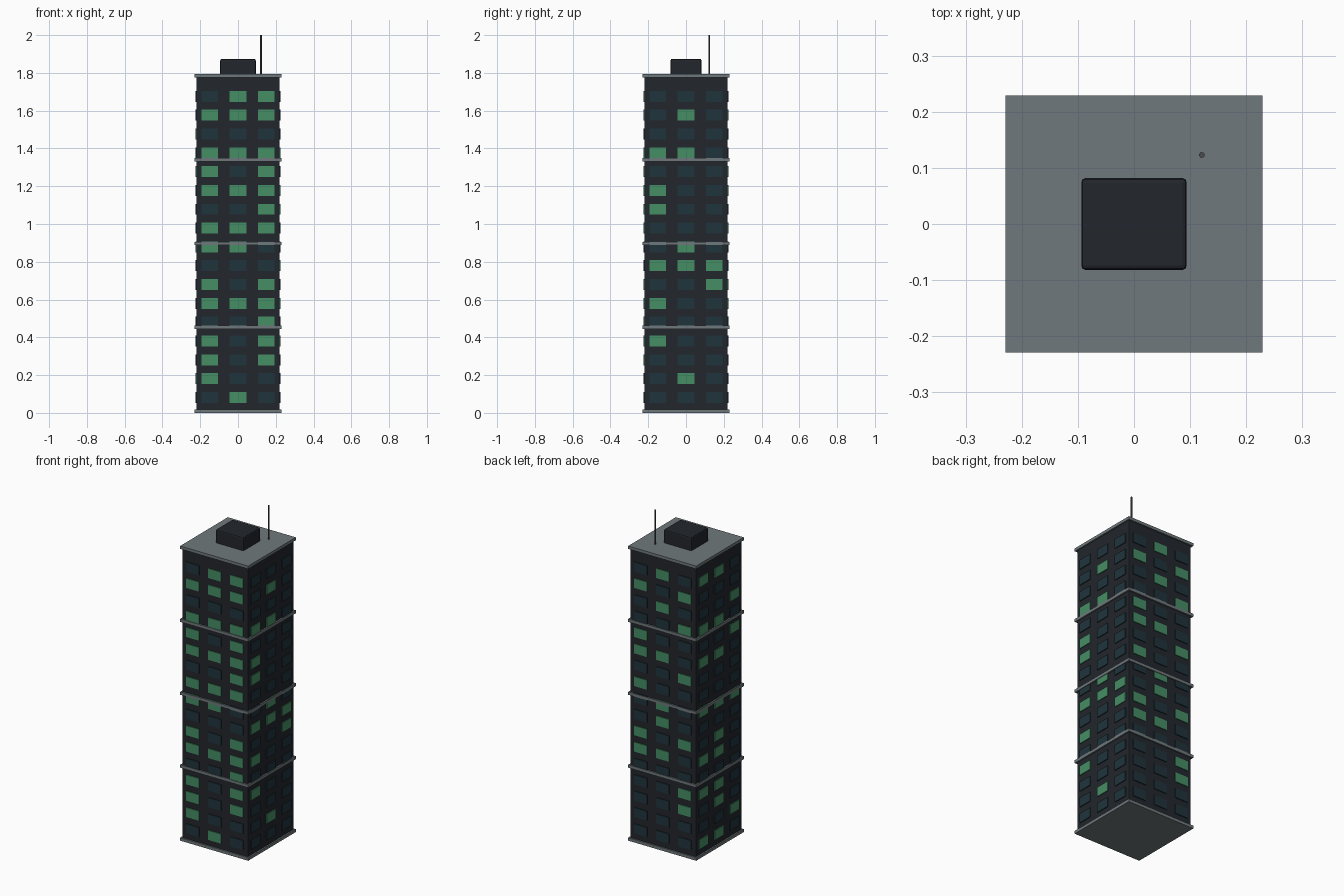
import bpy, bmesh, math
from mathutils import Matrix

if "Cube" in bpy.data.objects:
    bpy.data.objects.remove(bpy.data.objects["Cube"])


def material(name, rgb):
    m = bpy.data.materials.new(name)
    m.diffuse_color = (*rgb, 1)
    m.use_nodes = True
    m.node_tree.nodes["Principled BSDF"].inputs["Base Color"].default_value = m.diffuse_color
    return m


WALL = material("dark_wall", (0.016, 0.019, 0.025))
TRIM = material("grey_trim", (0.16, 0.19, 0.2))
LIT = material("lit_glass", (0.06, 0.27, 0.13))
DARK = material("dark_glass", (0.014, 0.034, 0.045))
METAL = material("antenna_metal", (0.07, 0.07, 0.07))


def box(name, size, z0, z1, mat, bevel=0):
    bpy.ops.mesh.primitive_cube_add(size=1, location=(0, 0, (z0 + z1) / 2))
    o = bpy.context.object
    o.name = name
    o.scale = (size[0], size[1], z1 - z0)
    bpy.ops.object.transform_apply(location=False, rotation=False, scale=True)
    o.data.materials.append(mat)
    if bevel:
        b = o.modifiers.new("bevel", 'BEVEL')
        b.width, b.segments = bevel, 2
    return o


# Main shaft, floor bands and rooftop plant room
box("tower_body", (0.441, 0.441), 0.005, 1.785, WALL, 0.005)
for i in range(5):
    z = 0.008 + i * 0.4438
    name = ("base_slab", "band_low", "band_mid", "band_high", "roof_slab")[i]
    box(name, (0.458, 0.458), z - 0.008, z + 0.01, TRIM)
box("roof_plant_room", (0.188, 0.164), 1.785, 1.874, WALL, 0.008)

# Antenna
bpy.ops.mesh.primitive_cylinder_add(vertices=10, radius=0.005, depth=0.215,
                                    location=(0.121, 0.123, 1.8925))
antenna = bpy.context.object
antenna.name = "antenna"
antenna.data.materials.append(METAL)
bpy.ops.object.shade_smooth_by_angle()

# Lit windows per side, bottom floor to top, left to right from outside
SIDES = {
    "front": "010 100 101 101 001 111 101 000 110 111 001 111 101 111 000 111 011",
    "right": "000 010 000 100 000 100 001 111 010 000 100 100 000 110 000 010 000",
    "back": "000 000 001 001 000 110 101 010 010 100 001 110 100 001 010 101 010",
    "left": "110 001 010 110 000 110 010 000 111 000 000 110 001 110 001 000 110",
}


def windows(side, angle, pattern):
    bm = bmesh.new()
    turn = Matrix.Rotation(angle, 4, 'Z')
    for row, lights in enumerate(pattern.split()):
        for col, lit in enumerate(lights):
            place = Matrix.Translation(((col - 1) * 0.149, -0.2175, 0.082 + row * 0.0996))
            size = Matrix.Diagonal((0.088, 0.016, 0.058, 1))
            new = bmesh.ops.create_cube(bm, size=1, matrix=turn @ place @ size)
            for f in {f for v in new["verts"] for f in v.link_faces}:
                f.material_index = int(lit)
    me = bpy.data.meshes.new(side + "_windows")
    bm.to_mesh(me)
    bm.free()
    me.materials.append(DARK)
    me.materials.append(LIT)
    bpy.context.collection.objects.link(bpy.data.objects.new(side + "_windows", me))


for k, (side, pattern) in enumerate(SIDES.items()):
    windows(side, k * math.pi / 2, pattern)
